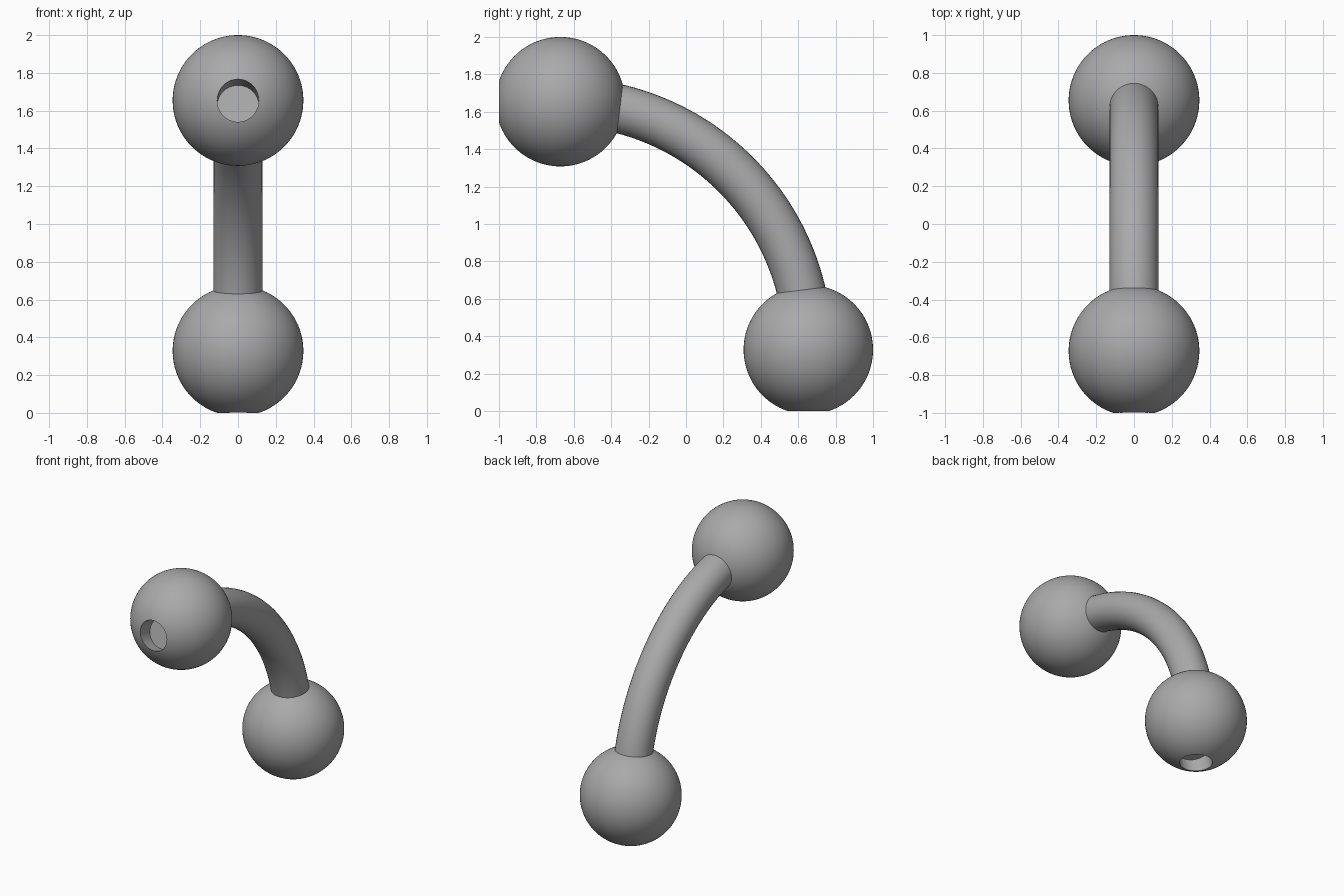
import bpy, math
from mathutils import Vector

if "Cube" in bpy.data.objects:
    bpy.data.objects.remove(bpy.data.objects["Cube"], do_unlink=True)

BALL_R, ROD_R, HOLE_R = 0.346, 0.13, 0.11
ARC_R = 1.326                      # centreline radius of the bent rod
ARC_Y, ARC_Z = -0.672, 0.328       # centre of the bend
TILT = math.radians(13)

steel = bpy.data.materials.new("grey_steel")
steel.use_nodes = True
GREY = (0.4, 0.4, 0.4, 1)
steel.diffuse_color = GREY
steel.node_tree.nodes["Principled BSDF"].inputs["Base Color"].default_value = GREY


def finish(obj, name):
    obj.name = name
    obj.data.materials.append(steel)
    bpy.ops.object.select_all(action="DESELECT")
    obj.select_set(True)
    bpy.context.view_layer.objects.active = obj
    bpy.ops.object.shade_smooth_by_angle(angle=math.radians(35))


def drilled_ball(name, centre, outward, inward):
    """Ball with a shallow round socket whose rim faces outward."""
    bpy.ops.mesh.primitive_uv_sphere_add(segments=96, ring_count=48, radius=BALL_R, location=centre)
    ball = bpy.context.object
    rim = Vector(centre) + Vector(outward) * math.sqrt(BALL_R ** 2 - HOLE_R ** 2)
    depth = 0.12
    direction = Vector(inward).normalized()
    bpy.ops.mesh.primitive_cylinder_add(vertices=64, radius=HOLE_R, depth=depth * 2, location=rim)
    cutter = bpy.context.object
    cutter.rotation_euler = direction.to_track_quat("Z", "Y").to_euler()
    bpy.context.view_layer.update()
    cut = ball.modifiers.new("socket", "BOOLEAN")
    cut.operation = "DIFFERENCE"
    cut.solver = "EXACT"
    cut.object = cutter
    bpy.context.view_layer.objects.active = ball
    bpy.ops.object.modifier_apply(modifier="socket")
    bpy.data.objects.remove(cutter, do_unlink=True)
    finish(ball, name)


# Balls at both ends of the rod
s, c = math.sin(TILT), math.cos(TILT)
drilled_ball("upper_ball", (0, ARC_Y, ARC_Z + ARC_R), (0, -1, 0), (0, c, -s))
drilled_ball("lower_ball", (0, ARC_Y + ARC_R, ARC_Z), (0, 0, -1), (0, -s, c))

# Bent rod: quarter arc swept with a round section
curve = bpy.data.curves.new("rod", "CURVE")
curve.dimensions = "3D"
curve.bevel_depth = ROD_R
curve.bevel_resolution = 14
curve.use_fill_caps = True
spline = curve.splines.new("POLY")
STEPS = 48
spline.points.add(STEPS)
for i, p in enumerate(spline.points):
    a = math.radians(4 + 82 * i / STEPS)
    p.co = (0, ARC_Y + ARC_R * math.cos(a), ARC_Z + ARC_R * math.sin(a), 1)
rod = bpy.data.objects.new("rod", curve)
bpy.context.collection.objects.link(rod)
bpy.ops.object.select_all(action="DESELECT")
rod.select_set(True)
bpy.context.view_layer.objects.active = rod
bpy.ops.object.convert(target="MESH")
finish(bpy.context.object, "curved_rod")
